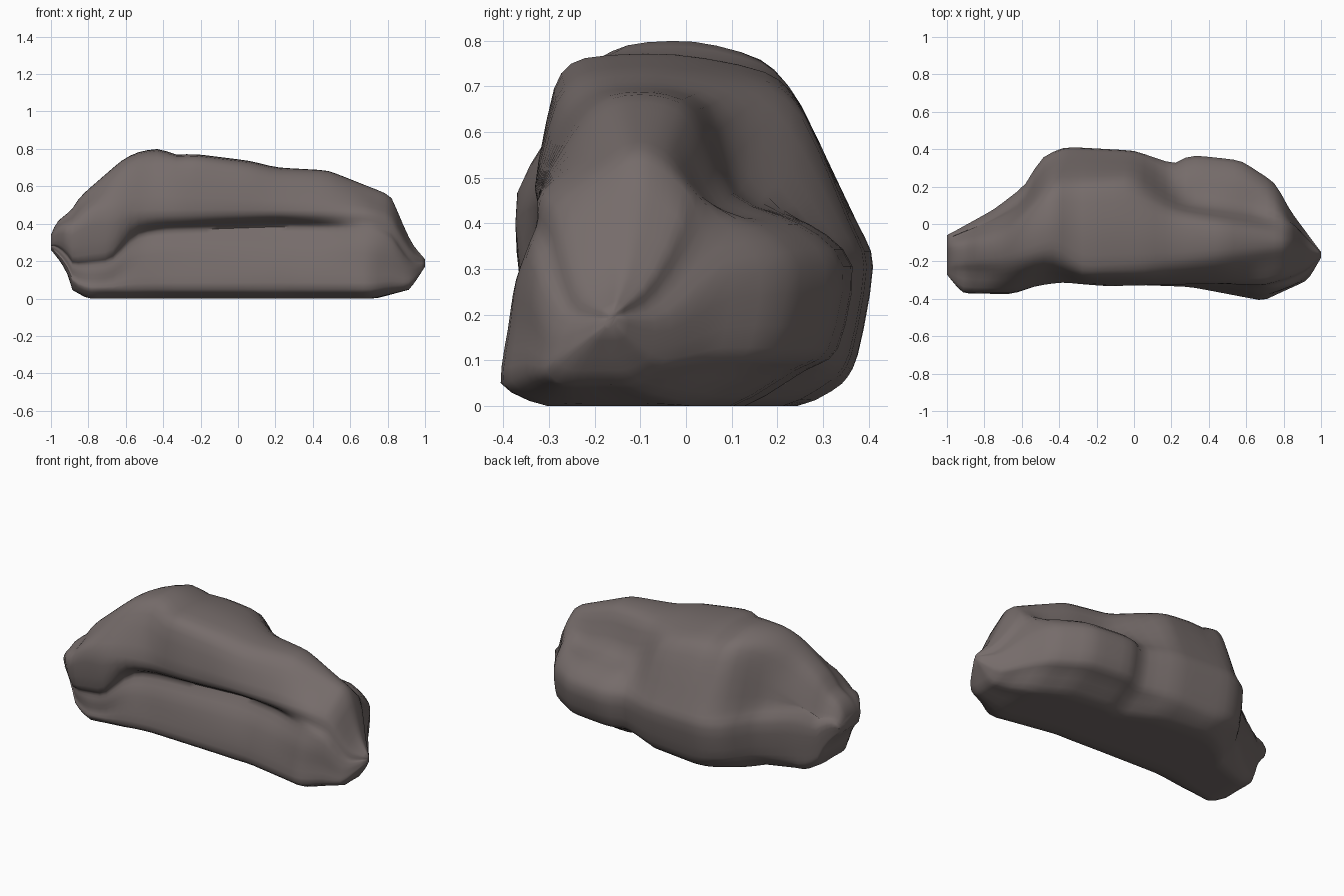
import bpy
import bmesh
import math

cube = bpy.data.objects.get("Cube")
if cube:
    bpy.data.objects.remove(cube, do_unlink=True)

# Guide lines running along the length of the boulder: (x, value)
TOP = [(-1, .34), (-.97, .41), (-.88, .48), (-.85, .54), (-.62, .74), (-.55, .78), (-.42, .805), (-.33, .765),
       (-.25, .775), (.07, .735), (.2, .7), (.48, .685), (.82, .55), (.87, .42), (.93, .29), (1, .21)]
BASE = [(-1, .26), (-.95, .2), (-.9, .12), (-.89, .05), (-.8, 0), (.72, 0), (.92, .05), (1, .17)]
FOOT = [(-1, -.26), (-.9, -.32), (-.78, -.35), (-.4, -.31), (.3, -.335), (.69, -.41), (.93, -.3), (1, -.18)]
GROOVE = [(-1, -.26), (-.88, -.33), (-.65, -.33), (-.52, -.23), (.2, -.21), (.45, -.25),
          (.65, -.335), (.75, -.345), (.85, -.32), (.93, -.265), (1, -.175)]
GROOVE_HEIGHT = [(-1, .18), (-.68, .2), (-.56, .34), (-.4, .365), (.2, .385), (.7, .37), (1, .3)]
BROW = [(-1, -.27), (-.92, -.37), (-.65, -.375), (-.52, -.335), (-.38, -.315), (-.15, -.335), (.3, -.325),
        (.7, -.32), (.85, -.27), (.93, -.235), (1, -.17)]
FOREHEAD = [(-1, -.25), (-.7, -.27), (-.45, -.21), (-.28, -.29), (.05, -.285), (.5, -.23), (.85, -.19), (1, -.165)]
CREST_FRONT = [(-1, -.22), (-.7, -.2), (-.42, -.12), (-.27, -.23), (.05, -.21), (.5, -.16), (.85, -.13), (1, -.16)]
CREST_BACK = [(-1, -.12), (-.7, -.05), (-.45, .17), (-.05, .18), (.2, .06), (.5, .01), (.85, -.05), (1, -.155)]
SADDLE = [(-1, -.08), (-.6, .08), (-.45, .25), (0, .26), (.25, .12), (.6, .08), (.85, .0), (1, -.152)]
SADDLE_HEIGHT = [(-1, .6), (-.62, .74), (-.45, .84), (0, .86), (.3, .66), (.65, .69), (.82, .86), (1, .86)]
SHOULDER_INSET = [(-1, .1), (-.62, .14), (-.4, .05), (.05, .05), (.25, .14), (1, .12)]
BACK = [(-1, -.06), (-.75, .08), (-.58, .21), (-.5, .36), (-.37, .415), (0, .395), (.22, .32),
        (.29, .375), (.57, .345), (.76, .22), (.83, .08), (1, -.15)]
UNDERCUT = [(-1, 0), (-.8, 0), (-.5, .04), (-.3, .01), (0, .02), (.3, .05), (.75, .05), (1, 0)]


def along(line, x):
    """Value of a guide line at x."""
    for (xa, va), (xb, vb) in zip(line, line[1:]):
        if x <= xb:
            return va + (vb - va) * (x - xa) / (xb - xa)
    return line[-1][1]


def section(x):
    """Cross-section from the underside, up the front, over the crest, down the back."""
    top, base, foot = along(TOP, x), along(BASE, x), along(FOOT, x)
    groove, brow, back = along(GROOVE, x), along(BROW, x), along(BACK, x)
    front_crest, back_crest = along(CREST_FRONT, x), along(CREST_BACK, x)
    notch, undercut = along(GROOVE_HEIGHT, x), along(UNDERCUT, x)
    tall = top - base
    lift = min(1, tall / .6)
    width = back - foot

    def level(height):
        return base + height * lift

    return [
        (foot + width * .45, base),
        (foot + width * .15, base),
        (foot, level(.05)),
        (foot + width * .02, level(notch * .45)),
        (foot + (groove - foot) * .45, level(notch * .75)),
        (groove, level(notch)),
        (groove + (brow - groove) * .65, level(notch + .04)),
        (brow, level(.47)),
        (along(FOREHEAD, x), base + tall * .91),
        (front_crest, top - tall * .01),
        ((front_crest + back_crest) / 2, top),
        (back_crest, top - tall * .05),
        (along(SADDLE, x), base + tall * along(SADDLE_HEIGHT, x)),
        (back - width * along(SHOULDER_INSET, x), level(.4)),
        (back, level(.31)),
        (back - width * .05, level(.1 + undercut * .4)),
        (back - width * .08 - undercut, level(.04 + undercut * .8)),
        (back - width * .2 - undercut * 2, base),
    ]


def rounded(points, steps=3):
    """Closed smooth curve passing through the points."""
    result = []
    count = len(points)
    for i in range(count):
        a, b, c, d = (points[(i + k) % count] for k in (-1, 0, 1, 2))
        for s in range(steps):
            t = s / steps
            result.append(tuple(
                q + .35 * t * ((r - p) * (1 - t) ** 2 - (w - q) * t * (1 - t))
                + (r - q) * t * t * (3 - 2 * t)
                for p, q, r, w in zip(a, b, c, d)))
    return result


# Stone colour
stone = bpy.data.materials.new("warm_grey_stone")
stone.use_nodes = True
colour = (.18, .15, .145, 1)
stone.diffuse_color = colour
shader = stone.node_tree.nodes["Principled BSDF"]
shader.inputs["Base Color"].default_value = colour
shader.inputs["Roughness"].default_value = .9

# Boulder body, lofted end to end with closer sections near the tips
bm = bmesh.new()
rings = []
COUNT = 48
for i in range(COUNT + 1):
    x = -math.cos(math.pi * i / COUNT) * .6 + (2 * i / COUNT - 1) * .4
    rings.append([bm.verts.new((x, y, max(z, 0))) for y, z in rounded(section(x))])
for ring, following in zip(rings, rings[1:]):
    for j in range(len(ring)):
        k = (j + 1) % len(ring)
        bm.faces.new((ring[j], ring[k], following[k], following[j]))
bm.faces.new(rings[0])
bm.faces.new(rings[-1])

# Soften creases along the sides while keeping the flat underside
sides = [v for v in bm.verts if v.co.z > .06 and abs(v.co.x) < .97]
for _ in range(2):
    bmesh.ops.smooth_vert(bm, verts=sides, factor=.35, use_axis_x=False, use_axis_y=True, use_axis_z=True)
bmesh.ops.recalc_face_normals(bm, faces=bm.faces[:])

mesh = bpy.data.meshes.new("boulder")
bm.to_mesh(mesh)
bm.free()
boulder = bpy.data.objects.new("boulder", mesh)
bpy.context.collection.objects.link(boulder)
mesh.materials.append(stone)
bpy.context.view_layer.objects.active = boulder
boulder.select_set(True)
bpy.ops.object.shade_smooth_by_angle(angle=math.radians(60))
